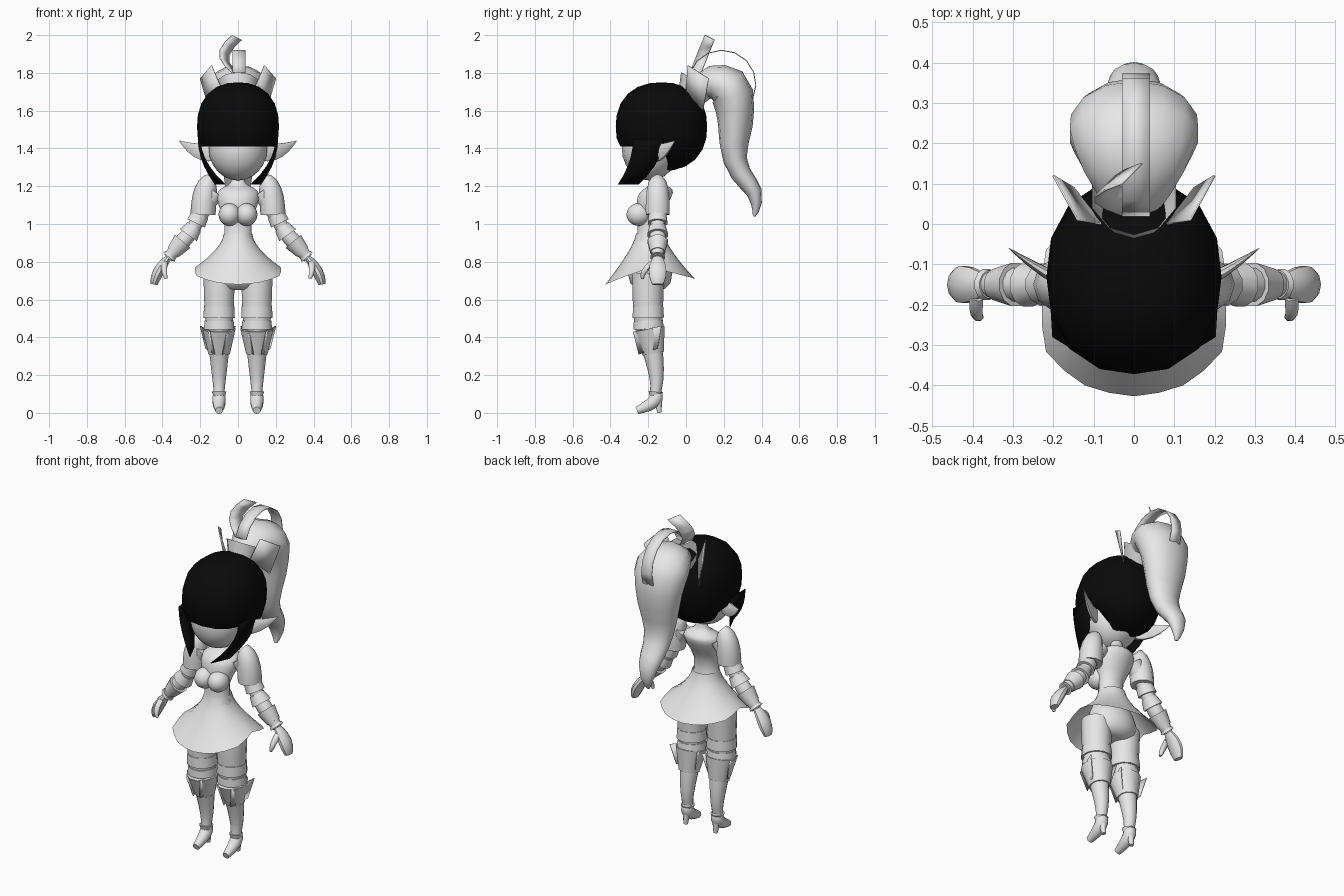
import bpy, bmesh, math
from mathutils import Vector

if "Cube" in bpy.data.objects:
    bpy.data.objects.remove(bpy.data.objects["Cube"], do_unlink=True)


def material(name, value):
    mat = bpy.data.materials.new(name)
    mat.use_nodes = True
    colour = (value, value, value, 1)
    mat.diffuse_color = colour
    mat.node_tree.nodes["Principled BSDF"].inputs["Base Color"].default_value = colour
    return mat


GREY = material("light grey", 0.8)
BLACK = material("black", 0.003)
X, Y, Z = Vector((1, 0, 0)), Vector((0, 1, 0)), Vector((0, 0, 1))


def finish(name, bm, mat=GREY, mirror=False, thickness=0):
    bmesh.ops.recalc_face_normals(bm, faces=bm.faces)
    mesh = bpy.data.meshes.new(name)
    bm.to_mesh(mesh)
    bm.free()
    mesh.materials.append(mat)
    obj = bpy.data.objects.new(name, mesh)
    bpy.context.collection.objects.link(obj)
    bpy.ops.object.select_all(action="DESELECT")
    obj.select_set(True)
    bpy.context.view_layer.objects.active = obj
    bpy.ops.object.shade_smooth_by_angle(angle=math.radians(45))
    if thickness:
        solid = obj.modifiers.new("thickness", "SOLIDIFY")
        solid.thickness = thickness
        solid.offset = 0
    if mirror:
        obj.modifiers.new("mirror", "MIRROR")


def skin(bm, rings, closed=True):
    """Join neighbouring rows of points with quads."""
    rows = [[bm.verts.new(point) for point in ring] for ring in rings]
    for low, high in zip(rows, rows[1:]):
        count = len(low)
        for i in range(count if closed else count - 1):
            j = (i + 1) % count
            bm.faces.new((low[i], low[j], high[j], high[i]))
    return rows


def sample(path, t):
    """Point and radius on a smooth curve; whole t values hit the given points."""
    last = len(path) - 1
    i = min(int(t), last - 1)
    t -= i
    before, start, end, after = (Vector(path[min(max(k, 0), last)]) for k in range(i - 1, i + 3))
    leaving = start + (end - before) * t / 2
    arriving = end - (after - start) * (1 - t) / 2
    return leaving.lerp(arriving, t * t * (3 - 2 * t))


def tube(name, path, ref=X, sides=12, squash=1, steps=3, mirror=False, caps=True, level=False):
    """Loft ellipses along a path of x, y, z, radius; squash scales the depth across ref."""
    count = (len(path) - 1) * steps + 1
    points = [sample(path, k / steps) for k in range(count)]
    rings = []
    for i, point in enumerate(points):
        tangent = (points[min(i + 1, count - 1)] - points[max(i - 1, 0)]).to_3d().normalized()
        tangent = Z if level else tangent
        side = (ref - tangent * ref.dot(tangent)).normalized()
        depth = tangent.cross(side) * squash
        angles = [math.tau * (k + 0.5) / sides for k in range(sides)]
        rings.append([point.to_3d() + (side * math.cos(a) + depth * math.sin(a)) * point.w
                      for a in angles])
    bm = bmesh.new()
    rows = skin(bm, rings)
    if caps:
        bm.faces.new(rows[0])
        bm.faces.new(rows[-1])
    finish(name, bm, mirror=mirror)


def cuff(name, limb, start, end, grow, ref=X):
    """Flared armour band that follows part of a limb and widens towards its end."""
    path = [sample(limb, start), sample(limb, end)]
    path[0].w += grow / 3
    path[1].w += grow
    tube(name, path, ref=ref, steps=1, mirror=True)


def sheet(name, rows, mat=GREY, mirror=False):
    bm = bmesh.new()
    skin(bm, rows, closed=False)
    finish(name, bm, mat, mirror, thickness=0.005)


def ball(name, centre, size, mat=GREY, power=2, floor=None, mirror=False):
    """Rounded ellipsoid; floor flattens the front half below that height."""
    bm = bmesh.new()
    bmesh.ops.create_uvsphere(bm, u_segments=16, v_segments=12, radius=1)
    for v in bm.verts:
        length = sum(abs(c) ** power for c in v.co) ** (1 / power)
        v.co = Vector(c * s for c, s in zip(v.co / length, size)) + Vector(centre)
        if floor and v.co.y < centre[1] + 0.02:
            v.co.z = max(v.co.z, floor)
    finish(name, bm, mat, mirror)


def middle(y, z, radius):
    return 0, y, z, radius


def arm_point(x, z, radius):
    return x, -0.15, z, radius


def leg_point(y, z, radius):
    return 0.1, y, z, radius


def steps_of(count):
    return [k / count for k in range(count + 1)]


# Head and bobbed hair
ball("face", (0, -0.19, 1.4), (0.155, 0.15, 0.17))
ball("hair", (0, -0.13, 1.515), (0.217, 0.242, 0.235), BLACK, power=2.3, floor=1.41)
tube("ear", [(0.14, -0.16, 1.38, 0.05), (0.22, -0.12, 1.39, 0.04), (0.31, -0.06, 1.44, 0.002)],
     ref=Z, sides=8, squash=0.35, mirror=True)


def sweep(start, end, t):
    """Drop evenly while curving inwards and forwards."""
    return Vector(start).lerp(Vector(end), t * t).xy.to_3d() + Z * (start[2] + (end[2] - start[2]) * t)


sheet("side_lock", [[sweep((0.21, -0.12, 1.45), (0.12, -0.25, 1.21), t),
                     sweep((0.2, -0.28, 1.45), (0.07, -0.36, 1.21), t)] for t in steps_of(5)],
      BLACK, mirror=True)

# Ponytail with its tie, bow and streamers
tube("ponytail", [middle(0.05, 1.71, 0.07), middle(0.18, 1.74, 0.15), middle(0.26, 1.6, 0.145),
                  middle(0.26, 1.34, 0.09), middle(0.36, 1.17, 0.06), middle(0.36, 1.04, 0.01)],
     sides=14, squash=0.7)
tube("hair_tie", [middle(0.02, 1.66, 0.07), middle(0.07, 1.75, 0.11)], sides=10, steps=1, caps=False)
sheet("bow_loop", [[(0.14, 0.01, 1.84), (0.2, 0.12, 1.77)], [(0.08, 0, 1.7), (0.15, 0.09, 1.6)]],
      mirror=True)
arc = [math.radians(160 - 185 * t) for t in steps_of(8)]
sheet("long_streamer", [[(x, 0.19 + 0.18 * math.cos(a), 1.74 + 0.18 * math.sin(a))
                         for x in (-0.03, 0.04)] for a in arc])
sheet("short_streamer", [[(offset - 0.03 - 0.07 * math.sin(math.pi * t), offset + 0.02 + 0.08 * t,
                           1.8 + 0.2 * t - offset / 2) for offset in (0, 0.05)] for t in steps_of(5)])

# Torso with hips and neck
tube("torso", [middle(-0.19, 0.65, 0.07), middle(-0.19, 0.74, 0.15), middle(-0.2, 0.95, 0.074),
               middle(-0.18, 1.1, 0.105), middle(-0.15, 1.18, 0.1), middle(-0.15, 1.22, 0.04),
               middle(-0.14, 1.32, 0.036)], sides=16, squash=0.8, level=True)
ball("bust", (0.045, -0.25, 1.05), (0.058, 0.065, 0.06), mirror=True)

# Flared skirt with a scalloped hem that dips at front and back
bm = bmesh.new()
rings = []
for t in steps_of(6):
    ring = []
    for k in range(24):
        c, s = math.cos(math.tau * k / 24), math.sin(math.tau * k / 24)
        scallop = 0.03 if k % 4 == 2 else -0.01
        radius = (0.075 + 0.155 * t ** 1.7) * (1 + t * (scallop + 0.15 * abs(s * c)))
        dip = 0.09 if s < 0 else 0.06
        ring.append((radius * c, radius * s - 0.19, 0.95 - 0.18 * t - dip * t * t * abs(s)))
    rings.append(ring)
skin(bm, rings)
finish("skirt", bm)

# Arms, shoulder plates, elbow and wrist guards, hands
ARM = [arm_point(0.12, 1.17, 0.05), arm_point(0.2, 1.05, 0.043), arm_point(0.235, 0.98, 0.038),
       arm_point(0.3, 0.9, 0.043), arm_point(0.37, 0.82, 0.027)]
tube("arm", ARM, ref=Y, mirror=True)
tube("shoulder_plate", [arm_point(0.14, 1.24, 0.03), arm_point(0.17, 1.18, 0.06),
                        arm_point(0.185, 1.05, 0.066)], ref=Y, sides=10, mirror=True)
cuff("upper_elbow_guard", ARM, 1, 1.6, 0.015, ref=Y)
cuff("lower_elbow_guard", ARM, 1.9, 2.5, 0.015, ref=Y)
cuff("gauntlet", ARM, 3.5, 2.9, 0.012, ref=Y)
cuff("wrist_ring", ARM, 3.7, 3.9, 0.012, ref=Y)
tube("hand", [ARM[-1], arm_point(0.42, 0.75, 0.048), arm_point(0.445, 0.68, 0.03)],
     ref=Y, sides=10, squash=0.6, mirror=True)
tube("thumb", [(0.39, -0.18, 0.79, 0.018), (0.39, -0.22, 0.75, 0.016), (0.38, -0.23, 0.71, 0.008)],
     sides=8, mirror=True)

# Legs and leg armour
LEG = [leg_point(-0.2, 0.74, 0.085), leg_point(-0.2, 0.52, 0.077), leg_point(-0.19, 0.4, 0.062),
       leg_point(-0.16, 0.23, 0.043), leg_point(-0.16, 0.12, 0.03), leg_point(-0.165, 0.08, 0.03)]
tube("leg", LEG, sides=14, mirror=True)
cuff("thigh_band", LEG, 0.8, 1.1, 0.01)
cuff("knee_cap", LEG, 1.2, 1.6, 0.014)
cuff("knee_guard", LEG, 2.5, 1.6, 0.02)
for name, top, bottom in (("outer", 0.1, 0.07), ("inner", -0.085, -0.055)):
    sheet(name + "_knee_wing", [[(0.1 + top, -0.13, 0.46), (0.1 + top / 2, -0.28, 0.43)],
                                [(0.1 + bottom, -0.15, 0.34), (0.1 + bottom / 3, -0.25, 0.31)]],
          mirror=True)

# Heeled shoes
cuff("ankle_ring", LEG, 4.4, 4.1, 0.01)
tube("shoe", [leg_point(-0.16, 0.11, 0.03), leg_point(-0.17, 0.06, 0.036),
              leg_point(-0.26, 0.013, 0.02)], mirror=True)
tube("heel", [leg_point(-0.15, 0.08, 0.025), leg_point(-0.14, 0, 0.012)], sides=8, mirror=True)
